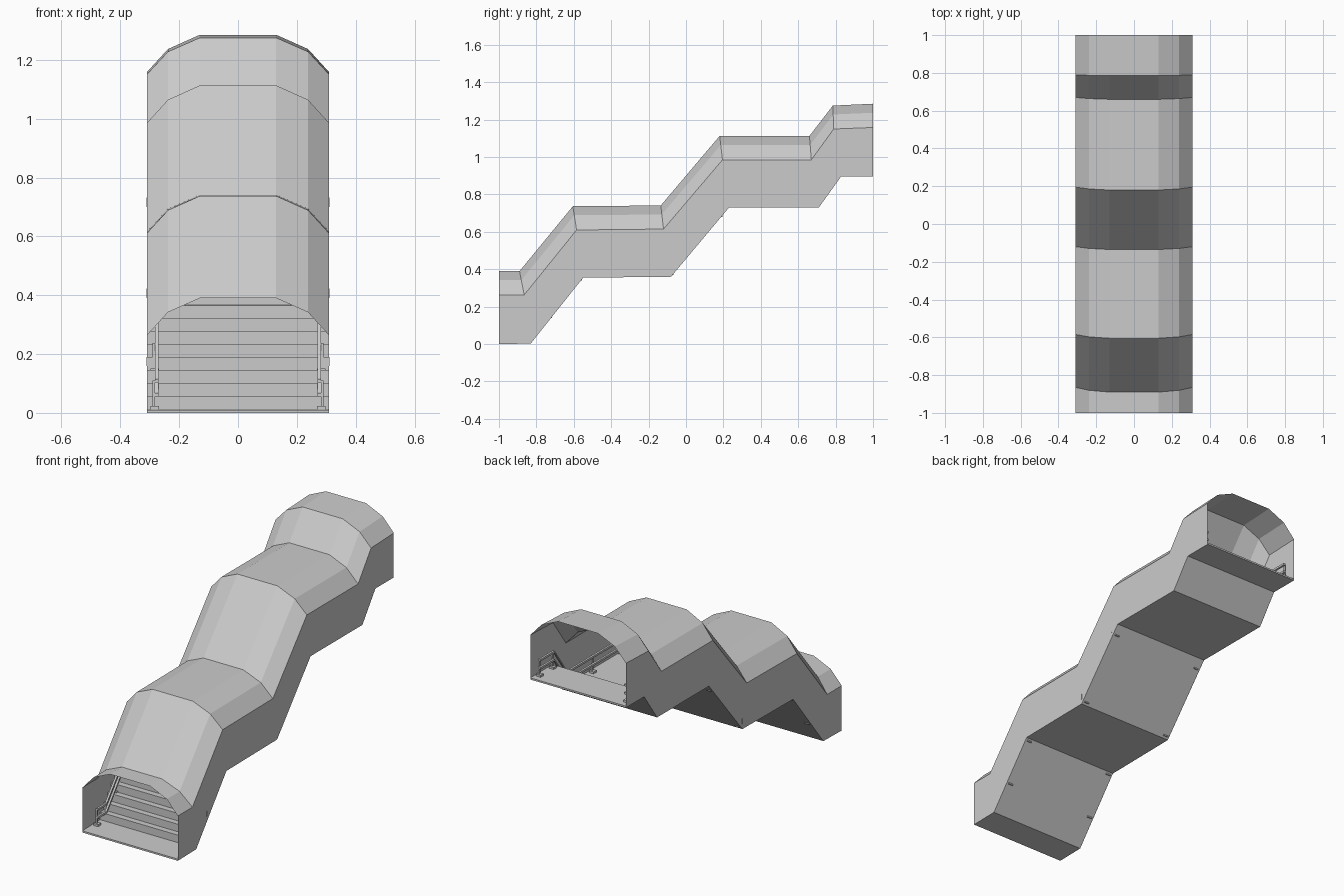
import bpy, bmesh

if "Cube" in bpy.data.objects:
    bpy.data.objects.remove(bpy.data.objects["Cube"])

# Lengthwise profiles as (y, z): underside, eaves and roof crown
BASE = [(-1, 0), (-.83, .003), (-.55, .355), (-.08, .36), (.23, .73), (.71, .73), (.83, .897), (1, .897)]
EAVE = [(-1, .263), (-.865, .263), (-.585, .61), (-.12, .615), (.195, .985), (.67, .985), (.79, 1.15), (1, 1.158)]
CROWN = [(-1, .39), (-.89, .39), (-.605, .737), (-.135, .741), (.18, 1.113), (.66, 1.113), (.785, 1.275), (1, 1.285)]
HALF = .31


def finish(name, bm):
    bmesh.ops.recalc_face_normals(bm, faces=bm.faces)
    me = bpy.data.meshes.new(name)
    bm.to_mesh(me)
    bm.free()
    ob = bpy.data.objects.new(name, me)
    bpy.context.collection.objects.link(ob)
    return ob


def prism(bm, outline, x0, x1):
    """Extrude a (y, z) outline from x0 to x1."""
    face = bm.faces.new([bm.verts.new((x0, y, z)) for y, z in outline])
    ext = bmesh.ops.extrude_face_region(bm, geom=[face], use_keep_orig=True)
    for g in ext['geom']:
        if isinstance(g, bmesh.types.BMVert):
            g.co.x = x1


def box(bm, x0, x1, y0, y1, z0, z1):
    prism(bm, [(y0, z0), (y1, z0), (y1, z1), (y0, z1)], x0, x1)


def floor_z(y):
    for (a, za), (b, zb) in zip(BASE, BASE[1:]):
        if a <= y <= b:
            return za + (zb - za) * (y - a) / (b - a)


# Thin faceted tunnel shell
bm = bmesh.new()
rings = []
for b, e, c in zip(BASE, EAVE, CROWN):
    mid = tuple(e[k] + .62 * (c[k] - e[k]) for k in (0, 1))
    half = [(HALF, b), (HALF, e), (.238, mid), (.13, c)]
    pts = half + [(-x, p) for x, p in reversed(half)]
    rings.append([bm.verts.new((x, *p)) for x, p in pts])
for r, s in zip(rings, rings[1:]):
    for i in range(7):
        bm.faces.new((r[i], r[i + 1], s[i + 1], s[i]))
finish("tunnel_shell", bm)

# Floor with landings and stair flights
T = .01
top = [(-1, T)]
for k, n in ((1, 8), (3, 9), (5, 4)):
    (y0, z0), (y1, z1) = BASE[k], BASE[k + 1]
    for i in range(n):
        y = y0 - .006 + (y1 - y0) * i / n
        top.append((y, z0 + T + (z1 - z0) * i / n))
        top.append((y, z0 + T + (z1 - z0) * (i + 1) / n))
top.append((1, BASE[-1][1] + T))
bm = bmesh.new()
prism(bm, BASE + top[::-1], -HALF + .0005, HALF - .0005)
finish("stair_floor", bm)

# Handrails, posts and wall brackets on both sides
START, END = -.91, .96
path = [START] + [y for y, z in BASE[1:-1]] + [END]
posts = [-.9, -.73, -.57, -.33, -.08, .18, .46, .7, .83, .95]
for side, s in (("left", -1), ("right", 1)):
    bm = bmesh.new()
    for h in (.06, .108):
        low = [(y, floor_z(y) + h - .006) for y in path]
        high = [(y, floor_z(y) + h + .006) for y in path]
        prism(bm, low + high[::-1], s * .270, s * .282)
    finish(side + "_handrail", bm)
    bm = bmesh.new()
    for y in posts:
        z = floor_z(y)
        box(bm, s * .282, s * .290, y - .005, y + .005, z + .008, z + .108)
        box(bm, s * .268, s * .298, y - .014, y + .014, z + .01, z + .022)
    finish(side + "_rail_posts", bm)
    bm = bmesh.new()
    for y in (-.73, -.08, .18):
        z = floor_z(y) + .045
        box(bm, s * .288, s * .311, y - .003, y + .003, z - .015, z + .017)
    finish(side + "_wall_brackets", bm)
